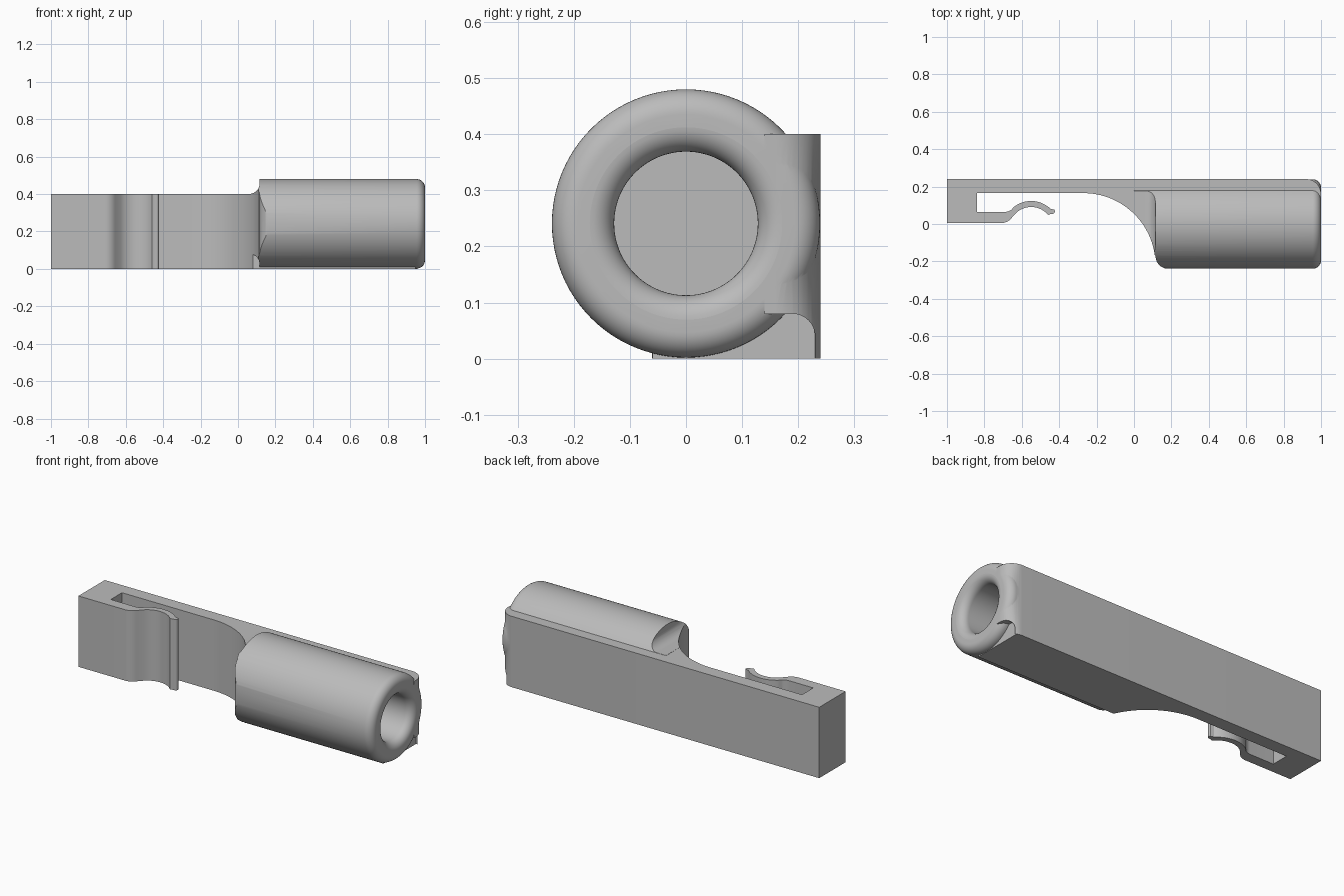
import bpy, bmesh
from math import sin, cos, radians, pi

if "Cube" in bpy.data.objects:
    bpy.data.objects.remove(bpy.data.objects["Cube"], do_unlink=True)

grey = bpy.data.materials.new("plain_grey")
grey.use_nodes = True
colour = (0.5, 0.5, 0.5, 1)
grey.diffuse_color = colour
grey.node_tree.nodes["Principled BSDF"].inputs["Base Color"].default_value = colour

AXIS_Z = 0.241   # height of the barrel axis
RADIUS = 0.239


def arc(cx, cy, r, start, end, n=12):
    angles = [radians(start + (end - start) * i / n) for i in range(n + 1)]
    return [(cx + r * cos(a), cy + r * sin(a)) for a in angles]


def finish(bm, name):
    bmesh.ops.recalc_face_normals(bm, faces=bm.faces)
    mesh = bpy.data.meshes.new(name)
    bm.to_mesh(mesh)
    bm.free()
    mesh.materials.append(grey)
    obj = bpy.data.objects.new(name, mesh)
    bpy.context.collection.objects.link(obj)
    return obj


def prism(name, points, low, high, place):
    """Extrude a 2D outline; place(u, v, w) gives the 3D position."""
    bm = bmesh.new()
    ends = [[bm.verts.new(place(u, v, w)) for u, v in points] for w in (low, high)]
    for ring in ends:
        bm.faces.new(ring)
    n = len(points)
    for i in range(n):
        j = (i + 1) % n
        bm.faces.new((ends[0][i], ends[0][j], ends[1][j], ends[1][i]))
    return finish(bm, name)


def lathe(name, profile, segments=96):
    """Turn (x, radius) points around the barrel axis."""
    bm = bmesh.new()
    rings = []
    for x, r in profile:
        rings.append([bm.verts.new((x, r * cos(2 * pi * k / segments),
                                    AXIS_Z + r * sin(2 * pi * k / segments)))
                      for k in range(segments)])
    for a, b in zip(rings, rings[1:]):
        for k in range(segments):
            j = (k + 1) % segments
            bm.faces.new((a[k], a[j], b[j], b[k]))
    bm.faces.new(rings[0])
    bm.faces.new(rings[-1])
    return finish(bm, name)


def combine(target, other, operation):
    mod = target.modifiers.new(operation, 'BOOLEAN')
    mod.operation = operation
    mod.solver = 'EXACT'
    mod.object = other
    bpy.context.view_layer.objects.active = target
    bpy.ops.object.modifier_apply(modifier=mod.name)
    bpy.data.objects.remove(other, do_unlink=True)


def plan(u, v, w):
    return (u, v, w)


def side(u, v, w):
    return (u, w, v)


def section(u, v, w):
    return (w, u, v)


# Bar with the slotted spring clip and the sweeping shoulder
outline = [(-1, 0.24), (-1, 0.005)]
outline += arc(-0.71, 0.075, 0.07, -90, -38, 8)
outline += arc(-0.55, -0.027, 0.118, 130, 40, 16)
outline += arc(-0.437, 0.068, 0.014, 250, 400, 6)
outline += arc(-0.55, -0.027, 0.15, 46, 130, 16)
outline += arc(-0.69, 0.125, 0.06, -50, -90, 6)
outline += [(-0.84, 0.065), (-0.84, 0.165)]
outline += arc(-0.27, -0.22, 0.385, 90, 24.5, 28)
outline += [(0.95, -0.06), (0.95, 0.14), (1, 0.14)]
outline += arc(0.92, 0.16, 0.08, 0, 90)
body = prism("clip_body", outline, 0, 0.4, plan)

# Notch under the end of the bar
notch = [(-0.1, -0.05), (0.23, -0.05)] + arc(0.19, 0.04, 0.04, 0, 90, 8) + [(-0.1, 0.08)]
combine(body, prism("notch_cutter", notch, 0.95, 1.1, section), 'DIFFERENCE')

# Barrel with a rounded rim
rim = 0.045
barrel = lathe("barrel", [(0, RADIUS)] + arc(1 - rim, RADIUS - rim, rim, 90, 0, 10))

# Trim the inner end of the barrel to the shoulder sweep
sweep = arc(-0.27, -0.22, 0.385, 90, 8, 34) + arc(0.185, -0.17, 0.07, 180, 270, 10)
sweep += [(0.185, -0.4), (-0.27, -0.4)]
combine(barrel, prism("sweep_cutter", sweep, -0.2, 0.7, plan), 'DIFFERENCE')

# Concave fillets above and below the neck
for sign in (1, -1):
    fillet = [(-0.1, 0.16)] + arc(0.06, 0.215, 0.055, -90, 0, 10) + [(0.115, 0.4), (-0.1, 0.4)]
    points = [(x, AXIS_Z + sign * z) for x, z in fillet]
    combine(barrel, prism("neck_cutter", points, -0.4, 0.4, side), 'DIFFERENCE')

combine(body, barrel, 'UNION')

# Blind bore with a flared mouth
bore = [(0.2, 0.128)] + arc(1 - rim, 0.128 + rim, rim, -90, -2, 10) + [(1.05, 0.128 + rim)]
combine(body, lathe("bore_cutter", bore), 'DIFFERENCE')

bpy.ops.object.select_all(action='DESELECT')
body.select_set(True)
bpy.context.view_layer.objects.active = body
bpy.ops.object.shade_smooth_by_angle(angle=radians(30))
